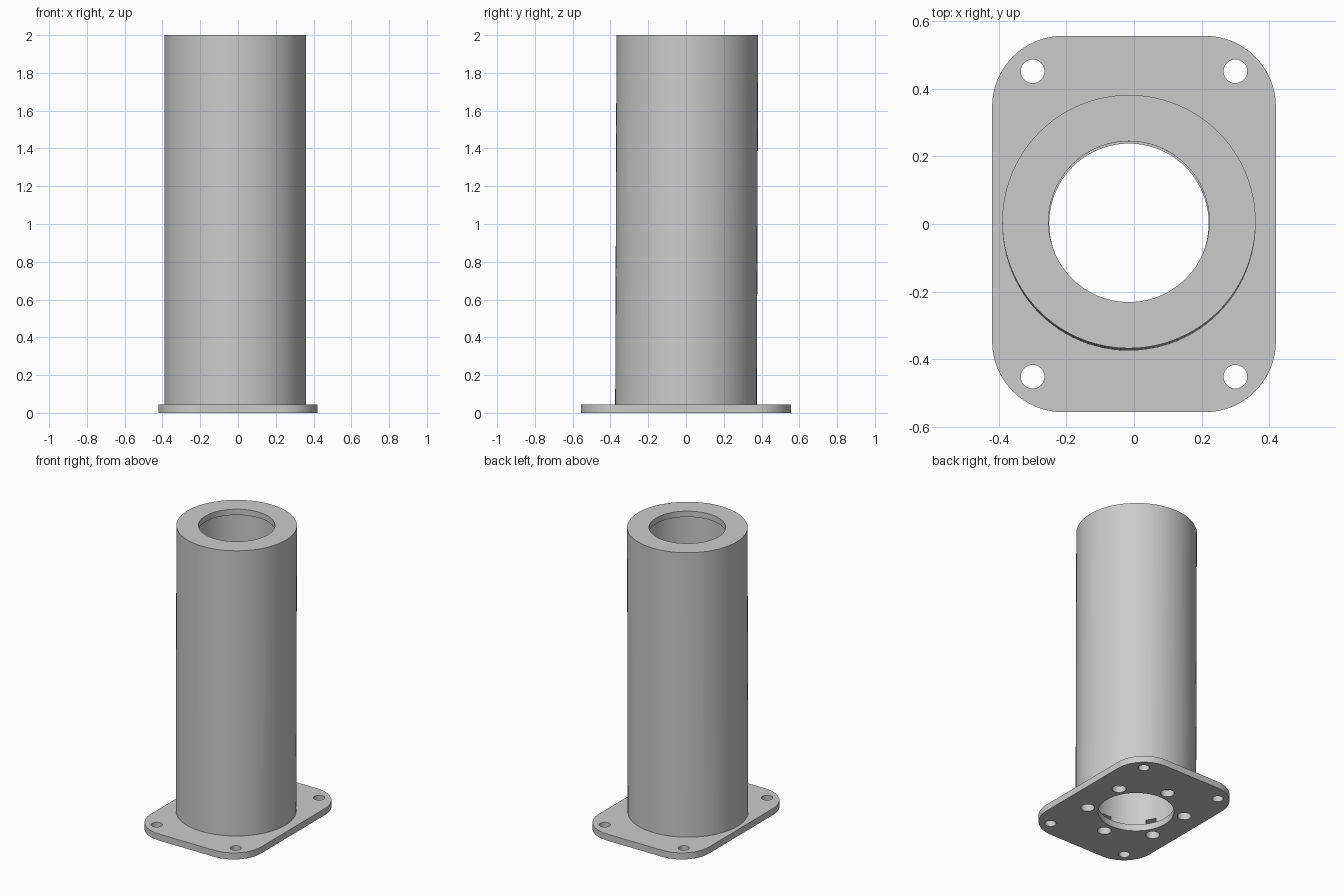
import bpy, bmesh, math

if "Cube" in bpy.data.objects:
    bpy.data.objects.remove(bpy.data.objects["Cube"])

CX, CY = -0.015, 0.0      # tube axis at the base
PLATE_T = 0.045
SEG = 96

grey = bpy.data.materials.new("light_grey")
grey.diffuse_color = (0.6, 0.6, 0.6, 1)
grey.use_nodes = True
grey.node_tree.nodes["Principled BSDF"].inputs["Base Color"].default_value = grey.diffuse_color


def finish(name, bm):
    bmesh.ops.recalc_face_normals(bm, faces=bm.faces)
    mesh = bpy.data.meshes.new(name)
    bm.to_mesh(mesh)
    bm.free()
    obj = bpy.data.objects.new(name, mesh)
    bpy.context.collection.objects.link(obj)
    mesh.materials.append(grey)
    return obj


def cylinders(name, items):
    """One mesh of vertical cylinders from (x, y, radius, z0, z1)."""
    bm = bmesh.new()
    for x, y, r, z0, z1 in items:
        c = bmesh.ops.create_cone(bm, cap_ends=True, segments=SEG if r > 0.1 else 32,
                                  radius1=r, radius2=r, depth=z1 - z0)
        bmesh.ops.translate(bm, verts=c["verts"], vec=(x, y, (z0 + z1) / 2))
    return finish(name, bm)


def cut(obj, cutter):
    mod = obj.modifiers.new("holes", "BOOLEAN")
    mod.operation = "DIFFERENCE"
    mod.solver = "EXACT"
    mod.object = cutter
    bpy.context.view_layer.objects.active = obj
    bpy.ops.object.modifier_apply(modifier=mod.name)


# base plate: rounded rectangle, extruded
W, D, R = 0.42, 0.557, 0.21
bm = bmesh.new()
outline = []
for k, (sx, sy) in enumerate([(1, 1), (-1, 1), (-1, -1), (1, -1)]):
    for i in range(17):
        a = math.radians(90 * k + 90 * i / 16)
        outline.append(bm.verts.new((sx * (W - R) + R * math.cos(a),
                                     sy * (D - R) + R * math.sin(a), 0)))
face = bm.faces.new(outline)
ext = bmesh.ops.extrude_face_region(bm, geom=[face])
bmesh.ops.translate(bm, vec=(0, 0, PLATE_T),
                    verts=[v for v in ext["geom"] if isinstance(v, bmesh.types.BMVert)])
plate = finish("base_plate", bm)

# hollow tube with an inner lip at the top, leaning very slightly back
profile = [(0.375, 0.04), (0.375, 2.0), (0.238, 2.0),
           (0.238, 1.96), (0.28, 1.96), (0.28, 0.04)]
bm = bmesh.new()
rings = []
for r, z in profile:
    rings.append([bm.verts.new((CX + r * math.cos(2 * math.pi * i / SEG),
                                CY + r * math.sin(2 * math.pi * i / SEG) + 0.0035 * z, z))
                  for i in range(SEG)])
for a, b in zip(rings, rings[1:] + rings[:1]):
    for i in range(SEG):
        j = (i + 1) % SEG
        bm.faces.new((a[i], a[j], b[j], b[i]))
tube = finish("tube", bm)

# cutters: six blind bolt holes, the central bore and four corner holes
bolts = [(CX + 0.305 * math.cos(math.radians(30 + 60 * k)),
          CY + 0.305 * math.sin(math.radians(30 + 60 * k)), 0.043, -0.1, 0.1) for k in range(6)]
corners = [(sx * 0.3, sy * 0.452, 0.035, -0.1, 0.2) for sx in (-1, 1) for sy in (-1, 1)]
bolt_cutter = cylinders("bolt_hole_cutter", bolts)
plate_cutter = cylinders("plate_hole_cutter", bolts + corners + [(CX, CY + 0.002, 0.236, -0.1, 0.2)])
cut(plate, plate_cutter)
cut(tube, bolt_cutter)
for c in (bolt_cutter, plate_cutter):
    bpy.data.objects.remove(c)

# smooth round walls, sharp edges
bpy.ops.object.select_all(action="DESELECT")
for o in (plate, tube):
    o.select_set(True)
bpy.context.view_layer.objects.active = tube
bpy.ops.object.shade_smooth_by_angle(angle=math.radians(30))
